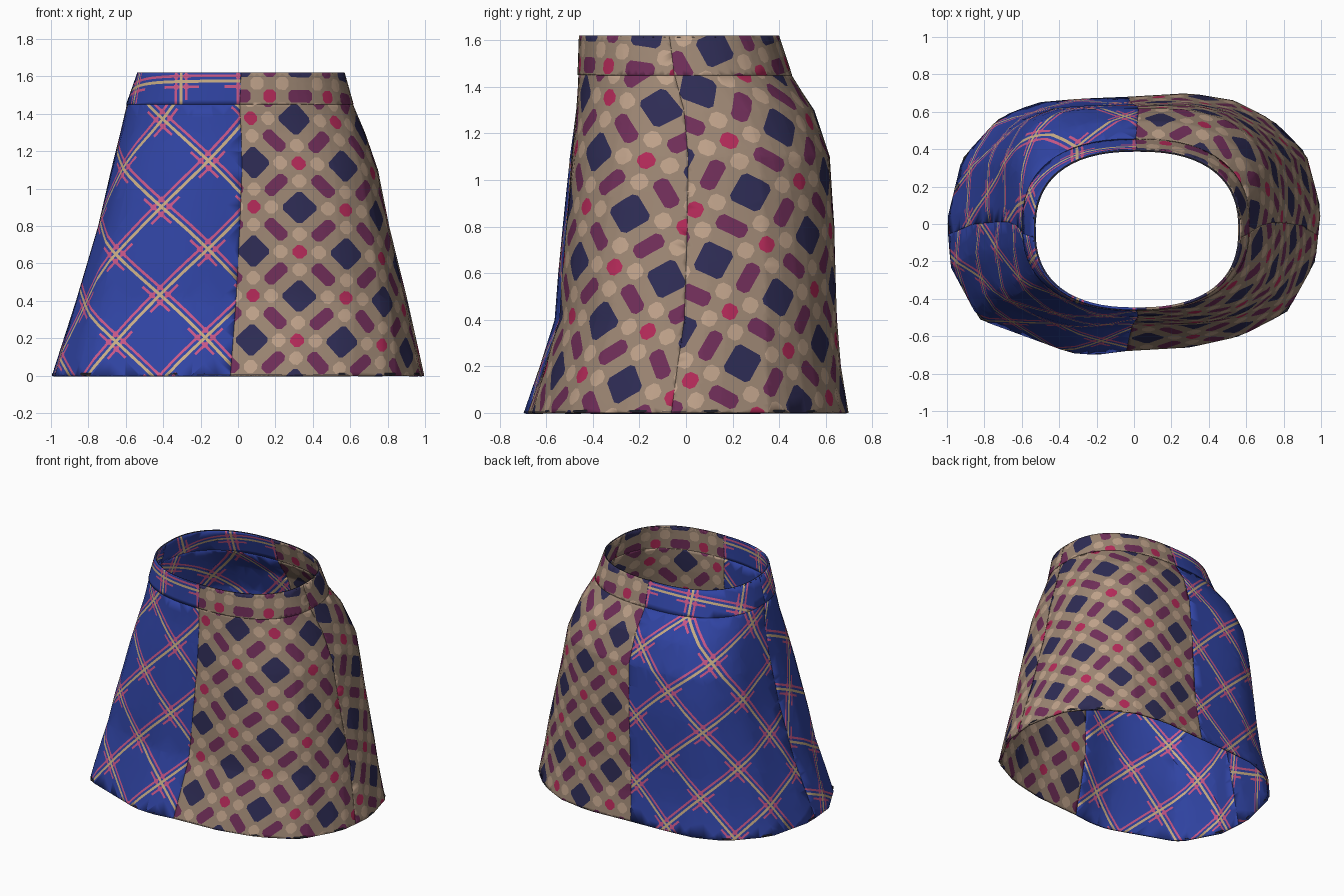
import bpy, bmesh, math
from mathutils import Vector

if "Cube" in bpy.data.objects:
    bpy.data.objects.remove(bpy.data.objects["Cube"])


def material(name, rgb):
    m = bpy.data.materials.new(name)
    m.use_nodes = True
    m.diffuse_color = (*rgb, 1)
    bsdf = m.node_tree.nodes["Principled BSDF"]
    bsdf.inputs["Base Color"].default_value = (*rgb, 1)
    bsdf.inputs["Roughness"].default_value = 0.9
    return m


FABRIC = [material("taupe", (.33, .235, .17)), material("beige", (.52, .36, .255)),
          material("navy", (.027, .025, .089)), material("plum", (.16, .027, .098)),
          material("crimson", (.45, .023, .098)), material("royal_blue", (.03, .058, .37)),
          material("pink", (.6, .098, .25)), material("straw", (.6, .43, .24))]
TAUPE, BEIGE, NAVY, PLUM, CRIMSON, BLUE, PINK, STRAW = range(8)
TRIM = material("dark_trim", (.017, .017, .026))
CLOTH = .014     # thickness of the fabric

# Silhouette levels: height, centre x, radius x, centre y, radius y
LEVELS = [(0, 0, 1, 0, .70), (.2, .01, .945, .022, .648), (.4, .02, .89, .048, .607),
          (.8, .03, .78, .06, .585), (1.1, .035, .715, .062, .562),
          (1.3, .025, .655, .04, .515), (1.45, .01, .605, -.005, .457),
          (1.62, .016, .555, -.03, .43)]
# Wavy hem outline, counter-clockwise
HEM = [(1, .08), (.92, .38), (.75, .55), (.54, .66), (.3, .7), (-.04, .68), (-.29, .67),
       (-.52, .65), (-.72, .57), (-.92, .35), (-1, .02), (-.98, -.23), (-.83, -.51),
       (-.53, -.62), (-.34, -.69), (-.2, -.7), (-.05, -.68), (.3, -.66), (.57, -.6),
       (.82, -.47), (.97, -.2)]


def hem_point(ang):
    """Where a ray from the centre meets the hem outline."""
    d = Vector((math.cos(ang), math.sin(ang)))
    for i, p in enumerate(HEM):
        p, q = Vector(p), Vector(HEM[(i + 1) % len(HEM)])
        e = q - p
        den = d.x * e.y - d.y * e.x
        s = (p.x * d.y - p.y * d.x) / den if abs(den) > 1e-9 else -1
        r = p + e * s
        if -1e-6 <= s <= 1 + 1e-6 and r.dot(d) > 0:
            return r
    return d


def fullness(ang, z):
    """Extra body at the corners: front pleats low down, right hip higher up."""
    t = min(1, z / 1.45)
    corner = math.sin(2 * ang) ** 2
    if math.sin(ang) < 0:
        return 1 + .08 * corner * math.sin(math.pi * t)
    return 1 + (.08 if math.cos(ang) < 0 else .02) * corner * math.sin(math.pi * t * t)


def surface(ang, z, out=0):
    for lo, hi in zip(LEVELS, LEVELS[1:]):
        if z <= hi[0]:
            break
    t = (z - lo[0]) / (hi[0] - lo[0])
    _, cx, rx, cy, ry = [a + (b - a) * t for a, b in zip(lo, hi)]
    c, s = math.cos(ang), math.sin(ang)
    oval = Vector((math.copysign(abs(c) ** .83, c), math.copysign(abs(s) ** .83, s)))
    h = hem_point(ang - .06 * max(0, -s) + .05 * max(0, s))
    u = oval.lerp(Vector((h.x, h.y / .7)), max(0, 1 - z / 1.45) ** .55) * fullness(ang, z)
    return Vector((cx + (rx + out) * u.x, cy + (ry + out) * u.y, z))


def place(p, q, dp, dq):
    """Point at distance dp from p and dq from q, on the left of p to q."""
    d = (q - p).length
    e = (q - p) / d
    a = (dp * dp - dq * dq + d * d) / (2 * d)
    return p + e * a + Vector((-e.y, e.x)) * math.sqrt(max(0, dp * dp - a * a))


T = .339         # repeat of both weaves
K = T / 5        # width of one check stripe


def wrap(x):
    return (x + T / 2) % T - T / 2


def check_rule(a, b):
    """Checks with clipped corners, by position in the repeat."""
    a, b = sorted((abs(wrap(a)) / K, abs(wrap(b)) / K))
    kind = (min(int(a), 2), min(int(b), 2))
    if kind == (0, 0) and a + b < 1.75:
        return NAVY
    if kind == (0, 2) and a + abs(b - 2.5) < 1.25:
        return PLUM
    if kind == (2, 2) and 5 - a - b < .75:
        return CRIMSON
    if kind == (1, 1) and abs(a - 1.5) + abs(b - 1.5) < .75:
        return BEIGE
    return TAUPE


def plaid_rule(a, b):
    a, b = wrap(a), wrap(b)
    if min(abs(a), abs(b)) < .008:
        return STRAW
    if .017 < min(abs(a), abs(b)) and max(abs(a), abs(b)) < .041:
        return PINK
    for p, q in ((a, b), (b, a)):
        if .022 < abs(p) < .036 and (abs(q) < .1 or p > 0):
            return PINK
    return BLUE


CHECK = ([K, 2 * K, 3 * K, 4 * K],
         [c * K for c in (.75, 1.25, 1.75, 2.25, 2.75, 3.25, 3.75, 4.25)], check_rule)
PLAID = ([s * e for e in (.008, .017, .022, .036, .041, .1) for s in (-1, 1)], [], plaid_rule)


def cut(bm, n, origin, offsets):
    vals = [n.dot(v.co) for v in bm.verts]
    base = n.dot(origin)
    for o in offsets:
        first = math.ceil((min(vals) - base - o) / T)
        last = math.floor((max(vals) - base - o) / T)
        for i in range(first, last + 1):
            at = base + o + i * T
            bmesh.ops.bisect_plane(bm, geom=bm.verts[:] + bm.edges[:] + bm.faces[:], dist=1e-5,
                                   plane_co=n * (at / n.length_squared), plane_no=n)


def add_panel(target, heights, out, start, end, weave, axis, origin):
    """Unfold a quarter of the garment flat, cut the weave, and wrap it back."""
    columns = 16
    angles = [start + (end - start) * i / columns for i in range(columns + 1)]
    grid = [[surface(a, z, out(z)) for z in heights] for a in angles]
    side = math.copysign(1, grid[-1][0].x)
    seam = grid[0][0] - grid[0][-1]
    top = Vector((grid[0][-1].x * side, heights[-1]))
    low = top + Vector((seam.x * side, -math.hypot(seam.y, seam.z)))
    bm = bmesh.new()
    shape = bm.verts.layers.float_vector.new("wrapped")
    rows = []
    for j, col in enumerate(grid):
        if j:
            prev = grid[j - 1]
            new = place(top, low, (col[-1] - prev[-1]).length, (col[-1] - prev[0]).length)
            low = place(new, low, (col[0] - col[-1]).length, (col[0] - prev[0]).length)
            top = new
        row = []
        for z, p in zip(heights, col):
            flat = low.lerp(top, (z - heights[0]) / (heights[-1] - heights[0]))
            v = bm.verts.new((flat.x, flat.y, 0))
            v[shape] = p
            row.append(v)
        rows.append(row)
    for a, b in zip(rows, rows[1:]):
        for i in range(len(heights) - 1):
            bm.faces.new((a[i], b[i], b[i + 1], a[i + 1]))

    stripes, corners, rule = weave
    na = Vector((math.cos(axis), math.sin(axis), 0))
    nb = Vector((-na.y, na.x, 0))
    org = Vector((*origin, 0))
    for n in (na, nb):
        cut(bm, n, org, stripes)
    for n in (na + nb, na - nb):
        cut(bm, n, org, corners)

    copy = {v: target.verts.new(v[shape]) for v in bm.verts}
    mirrored = end < start
    for f in bm.faces:
        c = f.calc_center_median() - org
        vs = [copy[v] for v in f.verts]
        g = target.faces.new(vs[::-1] if mirrored else vs)
        g.material_index = rule(na.dot(c), nb.dot(c))
        g.smooth = True
    bm.free()


def garment(name, heights, out, axis, origins):
    """Four quarters: front left, back left, front right, back right."""
    bm = bmesh.new()
    q, tilt = math.pi / 2, .06
    quarters = ((-q, -tilt, CHECK), (q, -tilt, CHECK),
                (-q, -2 * q + tilt, PLAID), (q, 2 * q + tilt, PLAID))
    for (start, end, weave), origin in zip(quarters, origins):
        add_panel(bm, heights, out, start, end, weave, axis, origin)
    bmesh.ops.remove_doubles(bm, verts=bm.verts[:], dist=1e-5)
    mesh = bpy.data.meshes.new(name)
    bm.to_mesh(mesh)
    bm.free()
    for m in FABRIC:
        mesh.materials.append(m)
    obj = bpy.data.objects.new(name, mesh)
    bpy.context.collection.objects.link(obj)
    cloth = obj.modifiers.new("cloth", "SOLIDIFY")
    cloth.thickness, cloth.offset = CLOTH, -1


def edge_trim(name, z):
    curve = bpy.data.curves.new(name, "CURVE")
    curve.dimensions = "3D"
    curve.bevel_depth = CLOTH / 2
    curve.bevel_resolution = 1
    line = curve.splines.new("POLY")
    count = 64
    line.points.add(count - 1)
    for i, p in enumerate(line.points):
        p.co = (*surface(i * math.tau / count, z, -CLOTH / 2), 1)
    line.use_cyclic_u = True
    curve.materials.append(TRIM)
    bpy.context.collection.objects.link(bpy.data.objects.new(name, curve))


# Flared skirt body with diagonal weave
garment("skirt_body", [0, .1, .2, .3, .4, .6, .8, .95, 1.1, 1.2, 1.3, 1.38, 1.455],
        lambda z: 0, math.pi / 4, [(.305, .897), (1.09, .777), (.185, 1.147), (.07, 1.22)])
# Waistband with straight weave, standing slightly proud at its lower edge
garment("waistband", [1.45, 1.5, 1.56, 1.62], lambda z: .004 * (1.62 - z) / .17,
        0, [(0, 1.665), (0, 1.665), (.31, 1.575), (.31, 1.575)])
# Bound edges
edge_trim("hem_trim", CLOTH / 2)
edge_trim("waist_trim", 1.62 - CLOTH / 2)
